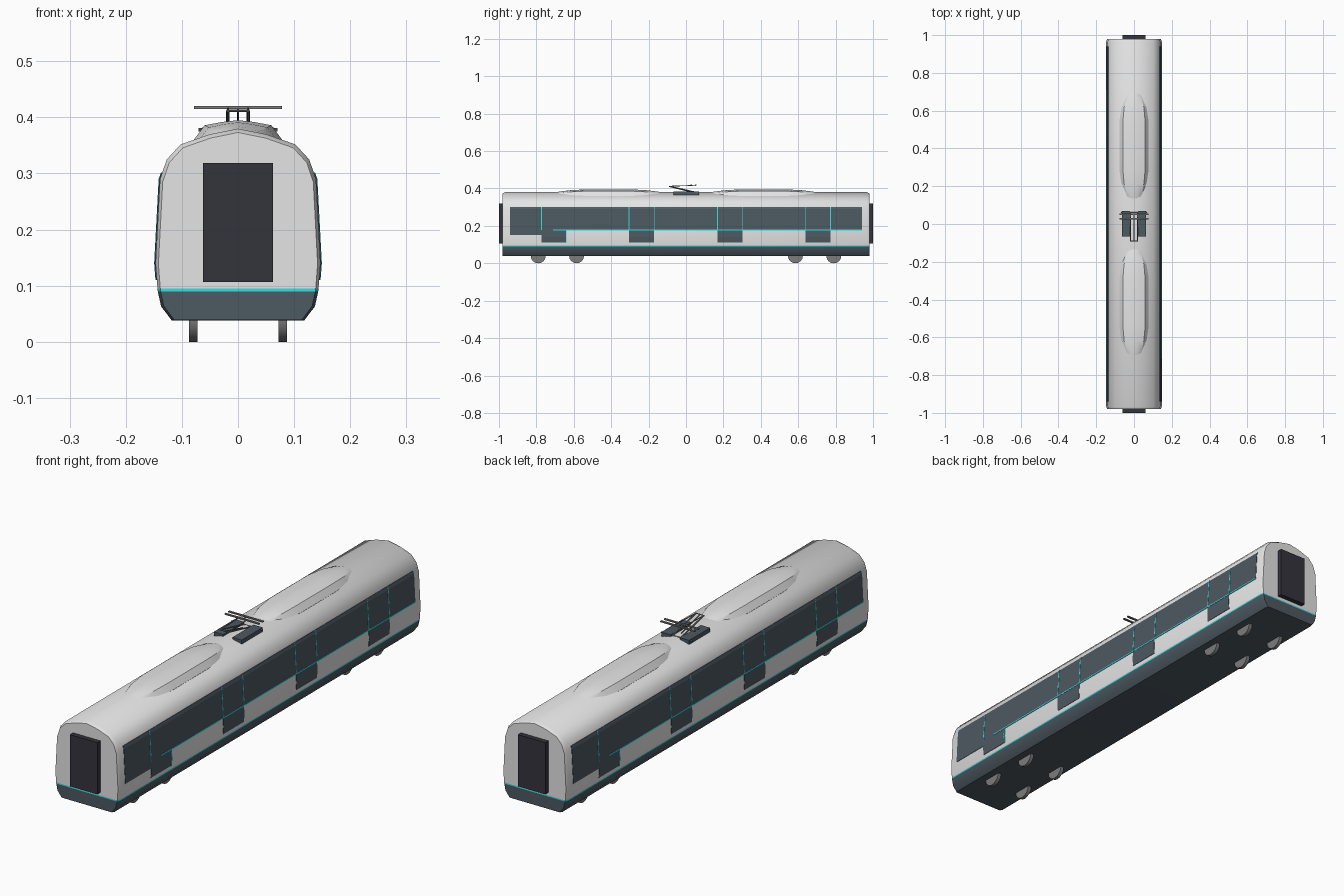
import bpy, bmesh, math
from mathutils import Vector

cube = bpy.data.objects.get("Cube")
if cube:
    bpy.data.objects.remove(cube, do_unlink=True)


def material(name, rgb, rough=0.6):
    m = bpy.data.materials.new(name)
    m.use_nodes = True
    m.diffuse_color = (*rgb, 1)
    shader = m.node_tree.nodes["Principled BSDF"]
    shader.inputs["Base Color"].default_value = (*rgb, 1)
    shader.inputs["Roughness"].default_value = rough
    return m


WHITE = material("white paint", (0.78, 0.78, 0.78))
SLATE = material("dark slate", (0.075, 0.1, 0.122))
CYAN = material("cyan trim", (0.04, 0.72, 0.78))
RUBBER = material("black rubber", (0.033, 0.033, 0.046))
STEEL = material("steel", (0.2, 0.2, 0.2))


def finish(name, bm, mats, smooth=False):
    bmesh.ops.recalc_face_normals(bm, faces=bm.faces)
    mesh = bpy.data.meshes.new(name)
    bm.to_mesh(mesh)
    bm.free()
    for m in mats:
        mesh.materials.append(m)
    ob = bpy.data.objects.new(name, mesh)
    bpy.context.scene.collection.objects.link(ob)
    if smooth:
        bpy.ops.object.select_all(action="DESELECT")
        ob.select_set(True)
        bpy.context.view_layer.objects.active = ob
        bpy.ops.object.shade_smooth_by_angle(angle=math.radians(32))
    return ob


def loft(bm, rings, caps=True):
    """Join closed rings of points with quads."""
    loops = [[bm.verts.new(p) for p in ring] for ring in rings]
    for a, b in zip(loops, loops[1:]):
        for i in range(len(a)):
            j = (i + 1) % len(a)
            bm.faces.new((a[i], a[j], b[j], b[i]))
    if caps:
        bm.faces.new(loops[0])
        bm.faces.new(loops[-1])
    return loops


def box(name, lo, hi, mat):
    bm = bmesh.new()
    loft(bm, [[(lo[0], lo[1], z), (hi[0], lo[1], z), (hi[0], hi[1], z), (lo[0], hi[1], z)]
              for z in (lo[2], hi[2])])
    return finish(name, bm, [mat])


def rod(name, a, b, r, mat):
    a, b = Vector(a), Vector(b)
    bm = bmesh.new()
    bmesh.ops.create_cone(bm, cap_ends=True, segments=8, radius1=r, radius2=r, depth=(b - a).length)
    turn = (b - a).to_track_quat("Z", "Y").to_matrix().to_4x4()
    bm.transform(turn)
    bmesh.ops.translate(bm, verts=bm.verts, vec=(a + b) / 2)
    return finish(name, bm, [mat], True)


# Car body: half cross-section (x, z), mirrored and lofted along the length
HALF = [(0.118, 0.038), (0.137, 0.063), (0.143, 0.09), (0.1435, 0.095), (0.147, 0.14),
        (0.139, 0.29), (0.127, 0.325), (0.102, 0.352), (0.05, 0.37), (0, 0.38)]
PIVOT = 0.0925


def body_ring(y, sx, sz):
    half = [(x * sx, y, PIVOT + (z - PIVOT) * sz) for x, z in HALF]
    return half + [(-x, y, z) for x, y, z in reversed(half[:-1])]


bm = bmesh.new()
loops = loft(bm, [body_ring(-0.98, 0.965, 0.976), body_ring(-0.967, 1, 1),
                  body_ring(0.967, 1, 1), body_ring(0.98, 0.965, 0.976)], caps=False)
top = len(HALF) - 1
for ring in (loops[0], loops[-1]):
    for i in range(top):
        face = [ring[i], ring[i + 1], ring[-2 - i], ring[-1 - i]]
        bm.faces.new(list(dict.fromkeys(face)))
for f in bm.faces:
    z = f.calc_center_median().z
    f.material_index = 1 if z < 0.0905 else 2 if z < 0.0945 else 0
finish("car_body", bm, [WHITE, SLATE, CYAN], True)


# Side panels follow the body wall
def wall_x(z):
    for (x0, z0), (x1, z1) in zip(HALF, HALF[1:]):
        if z0 <= z <= z1:
            return x0 + (x1 - x0) * (z - z0) / (z1 - z0)


def side_plate(name, y0, y1, z0, z1, mat, out):
    levels = [z0] + [z for _, z in HALF if z0 < z < z1] + [z1]
    for s, side in ((1, "left"), (-1, "right")):
        outer = [(wall_x(z) + out, z) for z in levels]
        inner = [(wall_x(z) - 0.003, z) for z in reversed(levels)]
        bm = bmesh.new()
        loft(bm, [[(s * x, s * y, z) for x, z in outer + inner] for y in (y0, y1)])
        finish(f"{name}_{side}", bm, [mat])


WIN_TOP, SILL = 0.302, 0.178
doors = [(-0.772, -0.64), (-0.305, -0.17), (0.168, 0.303), (0.638, 0.772)]
for i, (a, b) in enumerate(doors):
    side_plate(f"door_{i + 1}", a, b, 0.11, WIN_TOP, SLATE, 0.0015)
    end = doors[i + 1][0] if i < 3 else 0.94
    side_plate(f"window_{i + 1}", b, end, SILL, WIN_TOP, SLATE, 0.0015)
    for j, y in enumerate((a, b)):
        low, high = (0.11, SILL) if (i, j) == (0, 1) else (SILL, WIN_TOP)
        side_plate(f"door_trim_{i + 1}_{j + 1}", y - 0.002, y + 0.002, low, high, CYAN, 0.0025)
side_plate("end_window", -0.94, doors[0][0], 0.15, WIN_TOP, SLATE, 0.0015)
side_plate("sill_trim", -0.71, 0.94, SILL - 0.003, SILL + 0.002, CYAN, 0.0025)

# Gangways at both ends
for s, end in ((-1, "front"), (1, "back")):
    ys = sorted((s * 0.96, s))
    box(f"gangway_{end}", (-0.062, ys[0], 0.107), (0.062, ys[1], 0.319), RUBBER)

# Roof pods: tapered hipped fairings
STATIONS = [(-0.295, 0.035, 0.377), (-0.26, 0.05, 0.384), (-0.2, 0.069, 0.391), (-0.12, 0.078, 0.395),
            (0.12, 0.078, 0.395), (0.2, 0.069, 0.391), (0.26, 0.05, 0.384), (0.295, 0.035, 0.377)]
for s, end in ((-1, "front"), (1, "back")):
    bm = bmesh.new()
    rings = []
    for y, w, h in STATIONS:
        half = [(w, 0.355), (w, wall_x and 0.361), (w * 0.76, h - 0.009), (w * 0.35, h - 0.003)]
        section = half + [(0, h)] + [(-x, z) for x, z in reversed(half)]
        rings.append([(x, s * 0.415 + y, z) for x, z in section])
    loft(bm, rings)
    finish(f"roof_pod_{end}", bm, [WHITE], True)

# Wheels
for y in (-0.79, -0.585, 0.585, 0.79):
    for s in (-1, 1):
        bm = bmesh.new()
        loft(bm, [[(x, y + 0.04 * math.cos(t * math.pi / 8), 0.04 + 0.04 * math.sin(t * math.pi / 8))
                   for t in range(16)] for x in (s * 0.072, s * 0.087)])
        finish("wheel", bm, [STEEL], True)

# Current collector on the roof
for s in (-1, 1):
    box("collector_base", (s * 0.042 - 0.021, -0.066, 0.366), (s * 0.042 + 0.021, 0.07, 0.383), SLATE)
    rod("lower_arm", (s * 0.018, 0.06, 0.378), (s * 0.018, -0.09, 0.412), 0.003, STEEL)
    rod("upper_arm", (s * 0.018, -0.09, 0.412), (s * 0.018, 0.035, 0.416), 0.002, STEEL)
rod("base_crossbar", (-0.07, 0.06, 0.378), (0.07, 0.06, 0.378), 0.003, STEEL)
rod("elbow_crossbar", (-0.02, -0.09, 0.412), (0.02, -0.09, 0.412), 0.002, STEEL)
rod("control_rod", (0, 0.03, 0.38), (0, -0.088, 0.41), 0.002, SLATE)
for y in (0.028, 0.052):
    box("contact_bar", (-0.078, y - 0.004, 0.415), (0.078, y + 0.004, 0.42), STEEL)
rod("contact_link", (0, 0.028, 0.415), (0, 0.052, 0.415), 0.002, STEEL)
